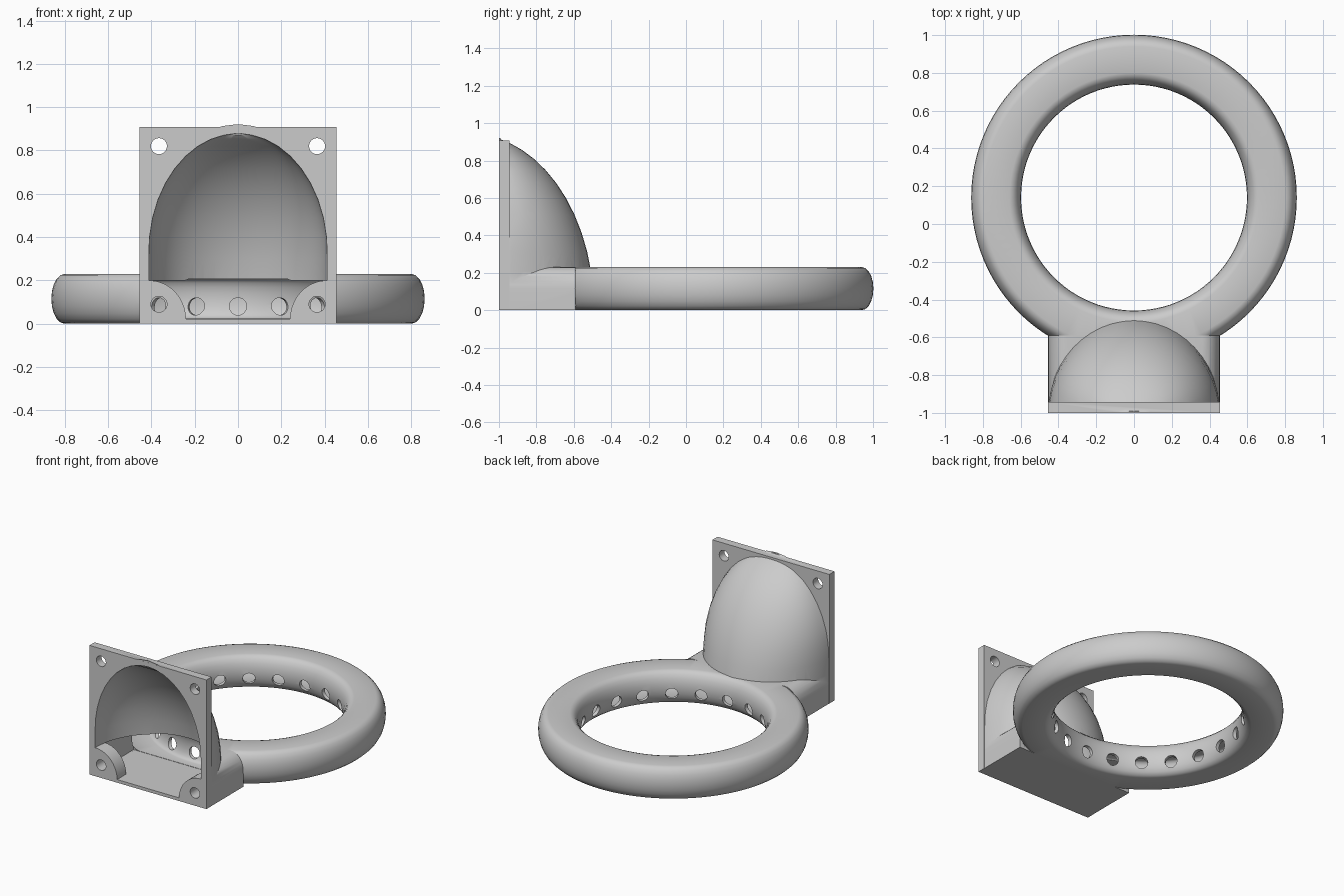
import bpy, bmesh, math
from mathutils import Matrix, Vector

cube = bpy.data.objects.get("Cube")
if cube:
    bpy.data.objects.remove(cube, do_unlink=True)

grey = bpy.data.materials.new("light_grey")
grey.use_nodes = True
GREY = (0.6, 0.6, 0.6, 1)
grey.diffuse_color = GREY
grey.node_tree.nodes["Principled BSDF"].inputs["Base Color"].default_value = GREY

FRONT = -1.0
HALF = 0.455                       # half width of the mounting plate
HEIGHT = 0.23                      # ring height
CENTRE = Vector((0, 0.14, 0))      # ring centre


def finish(bm, name):
    bmesh.ops.recalc_face_normals(bm, faces=bm.faces)
    mesh = bpy.data.meshes.new(name)
    bm.to_mesh(mesh)
    bm.free()
    mesh.materials.append(grey)
    obj = bpy.data.objects.new(name, mesh)
    bpy.context.collection.objects.link(obj)
    return obj


def loft(name, loops, closed=False):
    """Skin a row of matching loops; cap the ends unless closed."""
    bm = bmesh.new()
    rows = [[bm.verts.new(p) for p in loop] for loop in loops]
    n = len(rows[0])
    for i in range(len(rows) if closed else len(rows) - 1):
        a, b = rows[i], rows[(i + 1) % len(rows)]
        for j in range(n):
            k = (j + 1) % n
            bm.faces.new((a[j], a[k], b[k], b[j]))
    if not closed:
        bm.faces.new(rows[0])
        bm.faces.new(rows[-1])
    return finish(bm, name)


def prism(name, outline, y0, y1):
    return loft(name, [[(x, y, z) for x, z in outline] for y in (y0, y1)])


def ring(name, wall, segments=96, steps=10):
    """Flat top and bottom with bulging inner and outer sides."""
    half = HEIGHT / 2 - wall
    arc = [math.pi * i / steps - math.pi / 2 for i in range(steps + 1)]
    bulge = 0.062 - wall
    outer = [(0.80 + bulge * math.cos(a), HEIGHT / 2 + half * math.sin(a)) for a in arc]
    inner = [(0.66 - bulge * math.cos(a), HEIGHT / 2 - half * math.sin(a)) for a in arc]
    loops = []
    for i in range(segments):
        t = math.tau * i / segments
        loops.append([(r * math.sin(t), CENTRE.y - r * math.cos(t), z) for r, z in outer + inner])
    return loft(name, loops, closed=True)


def dome(name, wall, front, levels=12, steps=24):
    """Hood whose half-elliptical sections shrink towards the top."""
    top = 0.92 - wall
    loops = []
    for i in range(levels + 1):
        z = 0.1 + (top - 0.1) * math.sin(math.pi / 2 * i / levels)
        rise = max(0, (z - 0.33) / (top - 0.33))
        w = max(0.012, (HALF - 0.001 - wall) * math.sqrt(max(0, 1 - rise * rise)))
        reach = 0.656 * math.sqrt(max(0, 1 - ((z + wall * z) / 0.94) ** 2))
        d = max(0.006, reach - 0.15 - wall)
        loop = [(w, front, z)]
        for j in range(steps + 1):
            a = math.pi * j / steps
            loop.append((w * math.cos(a), FRONT + 0.003 + d * math.sin(a), z))
        loops.append(loop + [(-w, front, z)])
    return loft(name, loops)


def rod(name, centre, axis, radius, length):
    bm = bmesh.new()
    turn = Vector(axis).to_track_quat('Z', 'Y').to_matrix().to_4x4()
    bmesh.ops.create_cone(bm, cap_ends=True, segments=24, radius1=radius, radius2=radius,
                          depth=length, matrix=Matrix.Translation(centre) @ turn)
    return finish(bm, name)


def combine(target, tool, operation):
    mod = target.modifiers.new(operation.lower(), 'BOOLEAN')
    mod.operation, mod.object, mod.solver = operation, tool, 'EXACT'
    bpy.context.view_layer.objects.active = target
    bpy.ops.object.modifier_apply(modifier=mod.name)
    bpy.data.objects.remove(tool, do_unlink=True)


def rectangle(w, z0, z1):
    return [(-w, z0), (w, z0), (w, z1), (-w, z1)]


# Outer shell: air ring, connecting block, hood and mounting plate
duct = ring("air_duct_ring", 0)
side = [(0.36 + 0.094 * math.cos(a), 0.115 + 0.115 * math.sin(a))
        for a in (math.pi / 2 * i / 8 for i in range(9))]
block = [(-0.454, 0), (0.454, 0)] + side + [(-x, z) for x, z in reversed(side)]
combine(duct, prism("connecting_block", block, -0.98, -0.59), 'UNION')
combine(duct, dome("hood", 0, FRONT + 0.0005), 'UNION')
combine(duct, prism("mounting_plate", rectangle(HALF, 0, 0.908), FRONT, -0.943), 'UNION')

# Air passage through the plate, hood, block and ring
combine(duct, ring("ring_cavity", 0.024), 'DIFFERENCE')
combine(duct, prism("block_cavity", rectangle(0.413, 0.022, 0.2), -1.1, -0.57), 'DIFFERENCE')
combine(duct, dome("hood_cavity", 0.042, -1.1), 'DIFFERENCE')

# Rounded screw bosses in the lower corners
for s in (-1, 1):
    arc = [(math.pi / 2 * (1 + i / 10)) for i in range(11)]
    outline = [(0.41 + 0.17 * math.cos(a), 0.02 + 0.18 * math.sin(a)) for a in arc]
    outline += [(0.24, 0.01), (0.44, 0.01), (0.44, 0.2)]
    combine(duct, prism("screw_boss", [(s * x, z) for x, z in outline], FRONT, -0.9), 'UNION')

# Screw holes
for x in (-0.365, 0.365):
    for z in (0.09, 0.82):
        combine(duct, rod("screw_hole", (x, -0.95, z), (0, 1, 0), 0.037, 0.3), 'DIFFERENCE')

# Air outlets around the inner wall
OUTLETS = 20
for i in range(OUTLETS):
    a = math.tau * i / OUTLETS
    out = Vector((math.sin(a), -math.cos(a), 0))
    spot = CENTRE + out * 0.61 + Vector((0, 0, 0.08))
    combine(duct, rod("air_outlet", spot, out, 0.04, 0.12), 'DIFFERENCE')

bpy.ops.object.select_all(action='DESELECT')
duct.select_set(True)
bpy.context.view_layer.objects.active = duct
bpy.ops.object.shade_smooth_by_angle(angle=math.radians(30))
